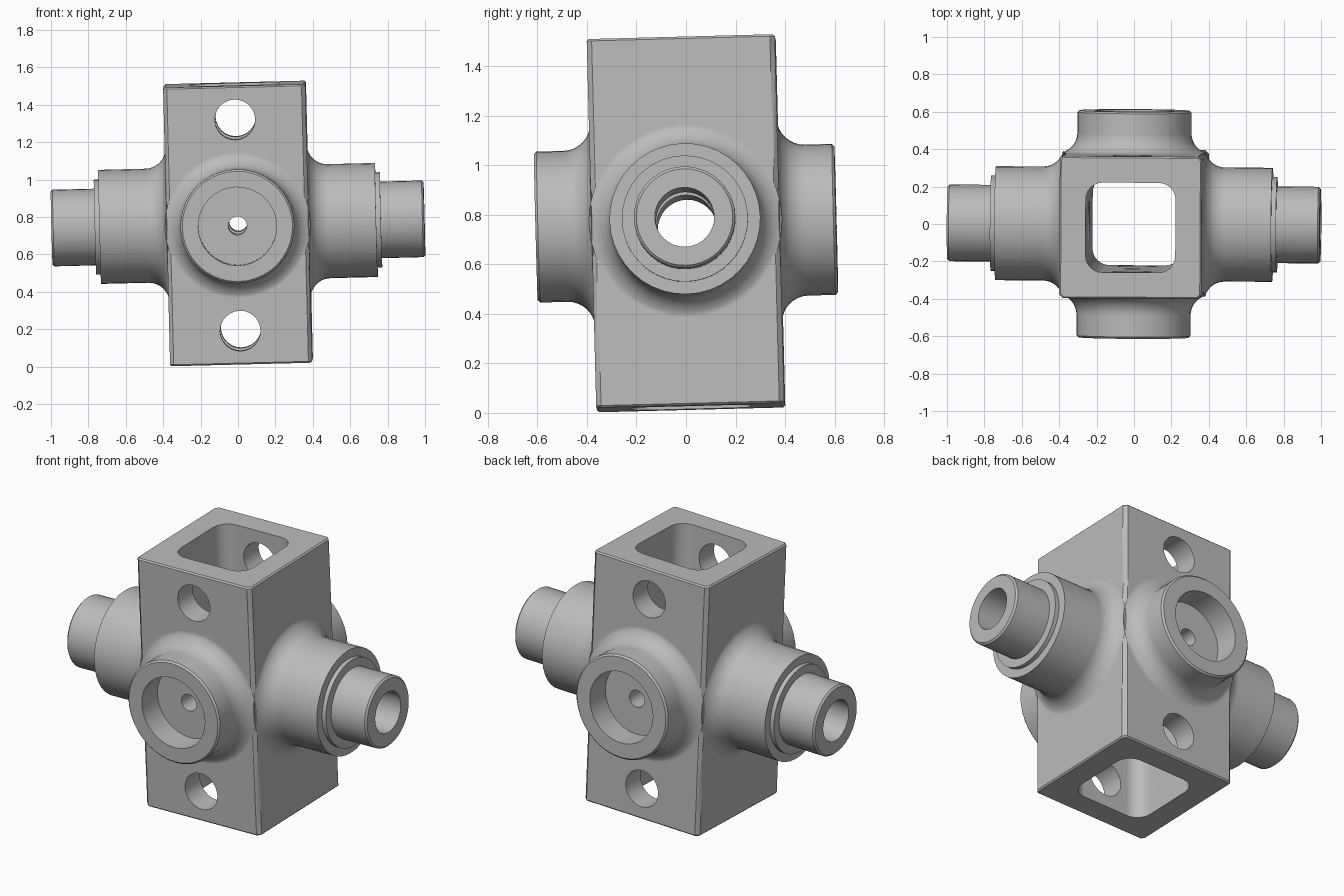
import bpy, bmesh, math
from mathutils import Matrix

cube = bpy.data.objects.get("Cube")
if cube:
    bpy.data.objects.remove(cube, do_unlink=True)

steel = bpy.data.materials.new("plain_grey")
steel.use_nodes = True
GREY = (0.5, 0.5, 0.5, 1)
steel.diffuse_color = GREY
steel.node_tree.nodes["Principled BSDF"].inputs["Base Color"].default_value = GREY

TO_X = Matrix.Rotation(math.pi / 2, 4, 'Y')
TO_Y = Matrix.Rotation(math.pi / 2, 4, 'X')


def finish(bm, name):
    bmesh.ops.recalc_face_normals(bm, faces=bm.faces)
    mesh = bpy.data.meshes.new(name)
    bm.to_mesh(mesh)
    bm.free()
    mesh.materials.append(steel)
    obj = bpy.data.objects.new(name, mesh)
    bpy.context.collection.objects.link(obj)
    return obj


def block(name, half, half_height, corner, segments, rim=0):
    """Upright box with bevelled vertical edges and optional rim chamfer."""
    bm = bmesh.new()
    bmesh.ops.create_cube(bm, size=2)
    bmesh.ops.scale(bm, vec=(half, half, half_height), verts=bm.verts)
    upright = [e for e in bm.edges
               if abs(e.verts[0].co.z - e.verts[1].co.z) > half_height]
    bmesh.ops.bevel(bm, geom=upright, offset=corner, segments=segments,
                    profile=0.5, affect='EDGES')
    if rim:
        ends = [e for e in bm.edges
                if abs(e.verts[0].co.z - e.verts[1].co.z) < 1e-4]
        bmesh.ops.bevel(bm, geom=ends, offset=rim, segments=1,
                        profile=0.5, affect='EDGES')
    return finish(bm, name)


def spindle(name, half_profile, turn, sides=40):
    """Turned solid from (radius, axial) points, mirrored about its middle."""
    points = half_profile + [(r, -a) for r, a in reversed(half_profile)]
    bm = bmesh.new()
    rings = []
    for r, a in points:
        rings.append([bm.verts.new((r * math.cos(t), r * math.sin(t), a))
                      for t in (2 * math.pi * i / sides for i in range(sides))])
    for low, high in zip(rings, rings[1:]):
        for i in range(sides):
            j = (i + 1) % sides
            bm.faces.new((low[i], low[j], high[j], high[i]))
    bm.faces.new(rings[0])
    bm.faces.new(rings[-1])
    bm.transform(turn)
    return finish(bm, name)


def rod(name, radius, start, end, turn, offset=0, sides=32):
    bm = bmesh.new()
    bmesh.ops.create_cone(bm, cap_ends=True, segments=sides, radius1=radius,
                          radius2=radius, depth=end - start)
    bm.transform(Matrix.Translation((0, 0, offset)) @ turn
                 @ Matrix.Translation((0, 0, (start + end) / 2)))
    return finish(bm, name)


def combine(target, tool, operation):
    mod = target.modifiers.new("join", 'BOOLEAN')
    mod.operation = operation
    mod.solver = 'EXACT'
    mod.object = tool
    bpy.context.view_layer.objects.active = target
    bpy.ops.object.modifier_apply(modifier=mod.name)
    bpy.data.objects.remove(tool, do_unlink=True)


# Concave fillet from boss wall to body face, ending just inside the body
R = 0.11
ARC = [(0.415 - R * math.cos(t), 0.487 - R * math.sin(t))
       for t in (math.radians(76.9) * i / 7 for i in range(8))]
FLARE = ARC + [(0.30, 0.33)]

# Square body
body = block("hub_body", 0.38, 0.745, 0.02, 1, rim=0.008)

# Stepped side arms and short front and back bosses
arms = spindle("side_arms", [(0.195, 0.997), (0.205, 0.987), (0.205, 0.765),
                             (0.255, 0.765), (0.255, 0.74), (0.305, 0.74)]
               + FLARE, TO_X)
bosses = spindle("front_back_bosses", [(0.295, 0.607), (0.305, 0.597)] + FLARE, TO_Y)
combine(body, arms, 'UNION')
combine(body, bosses, 'UNION')

# Rounded square shaft and bores
combine(body, block("shaft_cutter", 0.24, 1, 0.09, 6), 'DIFFERENCE')
combine(body, rod("arm_bore", 0.12, -1.2, 1.2, TO_X), 'DIFFERENCE')
combine(body, rod("boss_pinhole", 0.05, -1.2, 1.2, TO_Y, sides=20), 'DIFFERENCE')
for start, end in ((0.46, 1), (-1, -0.46)):
    combine(body, rod("boss_pocket", 0.21, start, end, TO_Y), 'DIFFERENCE')

# Round windows above and below the arms on all four walls
for height in (-0.565, 0.565):
    for turn in (TO_X, TO_Y):
        combine(body, rod("wall_window", 0.108, -1, 1, turn, height, 24), 'DIFFERENCE')

# Slight lean of the whole piece
body.rotation_euler = (0.026, -0.025, -0.006)
body.location = (0, 0, 0.766)

bpy.ops.object.select_all(action='DESELECT')
body.select_set(True)
bpy.context.view_layer.objects.active = body
bpy.ops.object.shade_smooth_by_angle(angle=math.radians(30))
weighted = body.modifiers.new("even_shading", 'WEIGHTED_NORMAL')
weighted.keep_sharp = True
